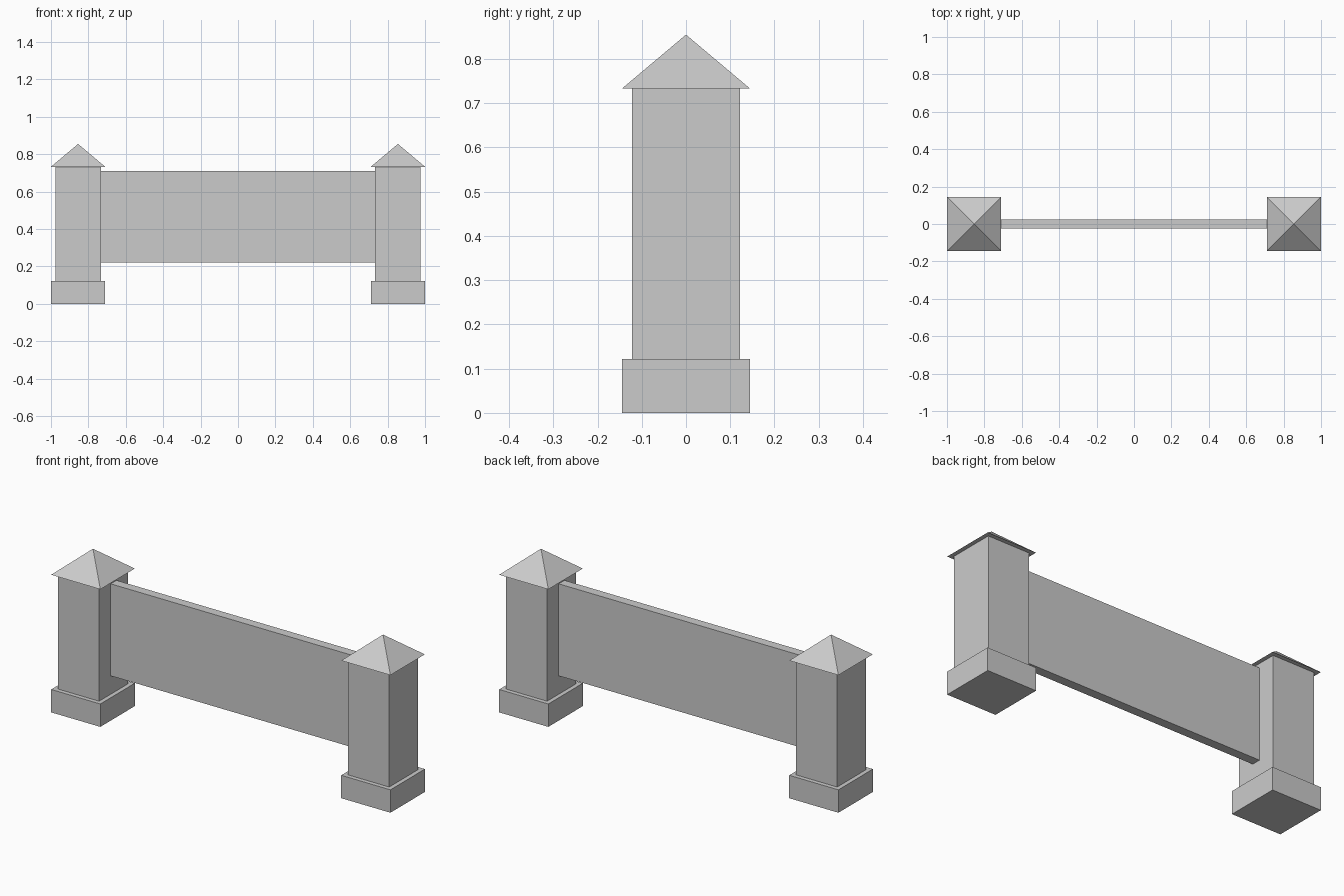
import bpy
import bmesh
from math import pi, sqrt
from mathutils import Matrix

cube = bpy.data.objects.get("Cube")
if cube:
    bpy.data.objects.remove(cube, do_unlink=True)

stone = bpy.data.materials.new("grey stone")
stone.use_nodes = True
colour = (0.6, 0.6, 0.6, 1)
stone.diffuse_color = colour
stone.node_tree.nodes["Principled BSDF"].inputs["Base Color"].default_value = colour


def finish(name, bm):
    mesh = bpy.data.meshes.new(name)
    bm.to_mesh(mesh)
    bm.free()
    mesh.materials.append(stone)
    obj = bpy.data.objects.new(name, mesh)
    bpy.context.collection.objects.link(obj)


def box(name, x, width, depth, bottom, top):
    bm = bmesh.new()
    place = Matrix.Translation((x, 0, (bottom + top) / 2))
    size = Matrix.Diagonal((width, depth, top - bottom, 1))
    bmesh.ops.create_cube(bm, size=1, matrix=place @ size)
    finish(name, bm)


def pyramid(name, x, width, bottom, top):
    bm = bmesh.new()
    place = Matrix.Translation((x, 0, (bottom + top) / 2)) @ Matrix.Rotation(pi / 4, 4, "Z")
    bmesh.ops.create_cone(bm, cap_ends=True, segments=4, radius1=width / sqrt(2),
                          radius2=0, depth=top - bottom, matrix=place)
    bmesh.ops.remove_doubles(bm, verts=bm.verts, dist=0.0001)
    finish(name, bm)


# Two posts, each with a plinth, a shaft and a pointed cap
plinth_top, shaft_top, peak = 0.122, 0.733, 0.855
for side, x in (("left", 0.855), ("right", -0.855)):
    box(side + "_plinth", x, 0.29, 0.29, 0, plinth_top)
    box(side + "_shaft", x, 0.244, 0.244, plinth_top, shaft_top)
    pyramid(side + "_cap", x, 0.29, shaft_top, peak)

# Panel spanning between the posts
box("wall_panel", 0, 1.466, 0.049, 0.22, 0.71)
